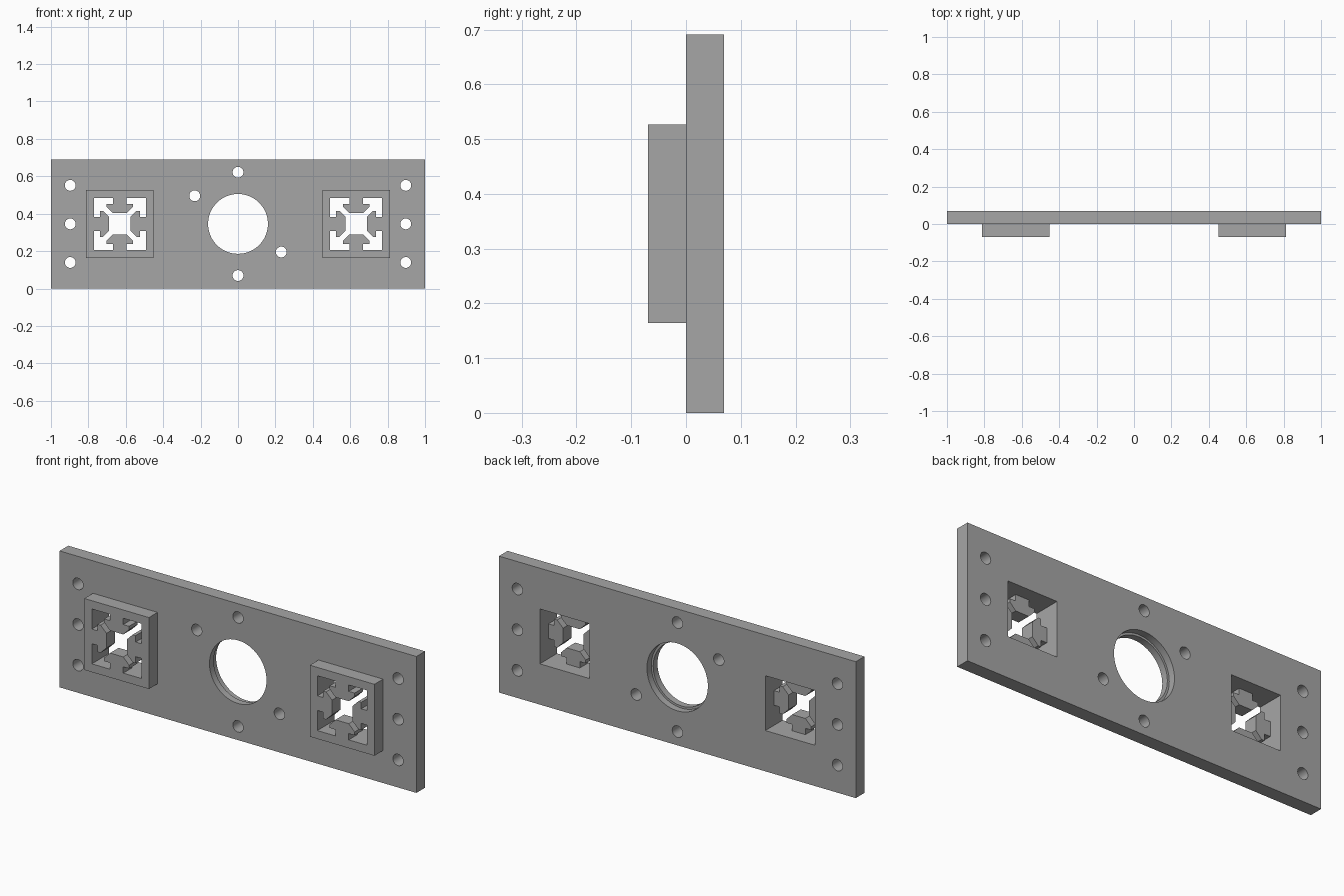
import bpy, bmesh, math
from mathutils import Vector

old = bpy.data.objects.get("Cube")
if old:
    bpy.data.objects.remove(old, do_unlink=True)

HEIGHT = 0.691
MID = HEIGHT / 2
DEPTH = 0.069      # thickness of plate and of each boss
BOSS_X = 0.632
POCKET = 0.139     # half size of the square pocket

grey = bpy.data.materials.new("grey metal")
grey.use_nodes = True
colour = (0.38, 0.38, 0.38, 1)
grey.diffuse_color = colour
grey.node_tree.nodes["Principled BSDF"].inputs["Base Color"].default_value = colour


def prism(name, outline, y0, y1, x=0, z=MID):
    """Extrude an (x, z) outline from y0 to y1."""
    bm = bmesh.new()
    face = bm.faces.new([bm.verts.new((x + px, y0, z + pz)) for px, pz in outline])
    ext = bmesh.ops.extrude_face_region(bm, geom=[face])
    moved = [v for v in ext["geom"] if isinstance(v, bmesh.types.BMVert)]
    bmesh.ops.translate(bm, verts=moved, vec=(0, y1 - y0, 0))
    bmesh.ops.recalc_face_normals(bm, faces=bm.faces)
    mesh = bpy.data.meshes.new(name)
    bm.to_mesh(mesh)
    bm.free()
    mesh.materials.append(grey)
    obj = bpy.data.objects.new(name, mesh)
    bpy.context.collection.objects.link(obj)
    return obj


def rect(w, h):
    return [(-w, -h), (w, -h), (w, h), (-w, h)]


def circle(r, n):
    return [(r * math.cos(2 * math.pi * i / n), r * math.sin(2 * math.pi * i / n))
            for i in range(n)]


def combine(target, tool, operation):
    """Apply a boolean and discard the tool."""
    mod = target.modifiers.new(operation.lower(), 'BOOLEAN')
    mod.operation = operation
    mod.solver = 'EXACT'
    mod.object = tool
    bpy.context.view_layer.objects.active = target
    bpy.ops.object.modifier_apply(modifier=mod.name)
    bpy.data.objects.remove(tool, do_unlink=True)


# Opening left between four slot keys that point inwards from the walls
half_key = [(0.037, POCKET), (0.037, 0.107), (0.07, 0.107), (0.07, 0.09), (0.037, 0.057)]
side = [(POCKET, POCKET)] + half_key + [(-a, b) for a, b in reversed(half_key)]
opening = []
for turn in range(4):
    for a, b in side:
        for _ in range(turn):
            a, b = -b, a
        opening.append((a, b))

# Plate with two square bosses on the front
plate = prism("mounting_plate", rect(1, MID), 0, DEPTH)
for s in (-1, 1):
    combine(plate, prism("boss", rect(0.181, 0.181), -DEPTH, 0.03, s * BOSS_X), 'UNION')

# Rear pockets and keyed openings
for s in (-1, 1):
    combine(plate, prism("pocket", rect(POCKET, POCKET), 0, 0.1, s * BOSS_X), 'DIFFERENCE')
    combine(plate, prism("keyed_opening", opening, -0.1, 0.02, s * BOSS_X), 'DIFFERENCE')

# Stepped centre bore
combine(plate, prism("bore", circle(0.16, 64), -0.1, 0.1), 'DIFFERENCE')
combine(plate, prism("counterbore", circle(0.171, 64), 0.034, 0.1), 'DIFFERENCE')

# Bolt holes at the ends and around the bore
holes = [(s * 0.897, dz) for s in (-1, 1) for dz in (-0.206, 0, 0.206)]
for angle in (90, 147, 270, 327):
    a = math.radians(angle)
    holes.append((0.276 * math.cos(a), 0.276 * math.sin(a)))
for hx, hz in holes:
    combine(plate, prism("bolt_hole", circle(0.029, 32), -0.1, 0.1, hx, MID + hz), 'DIFFERENCE')

# Smooth round walls, keep sharp edges
bpy.ops.object.select_all(action='DESELECT')
plate.select_set(True)
bpy.context.view_layer.objects.active = plate
bpy.ops.object.shade_smooth_by_angle(angle=math.radians(30))
